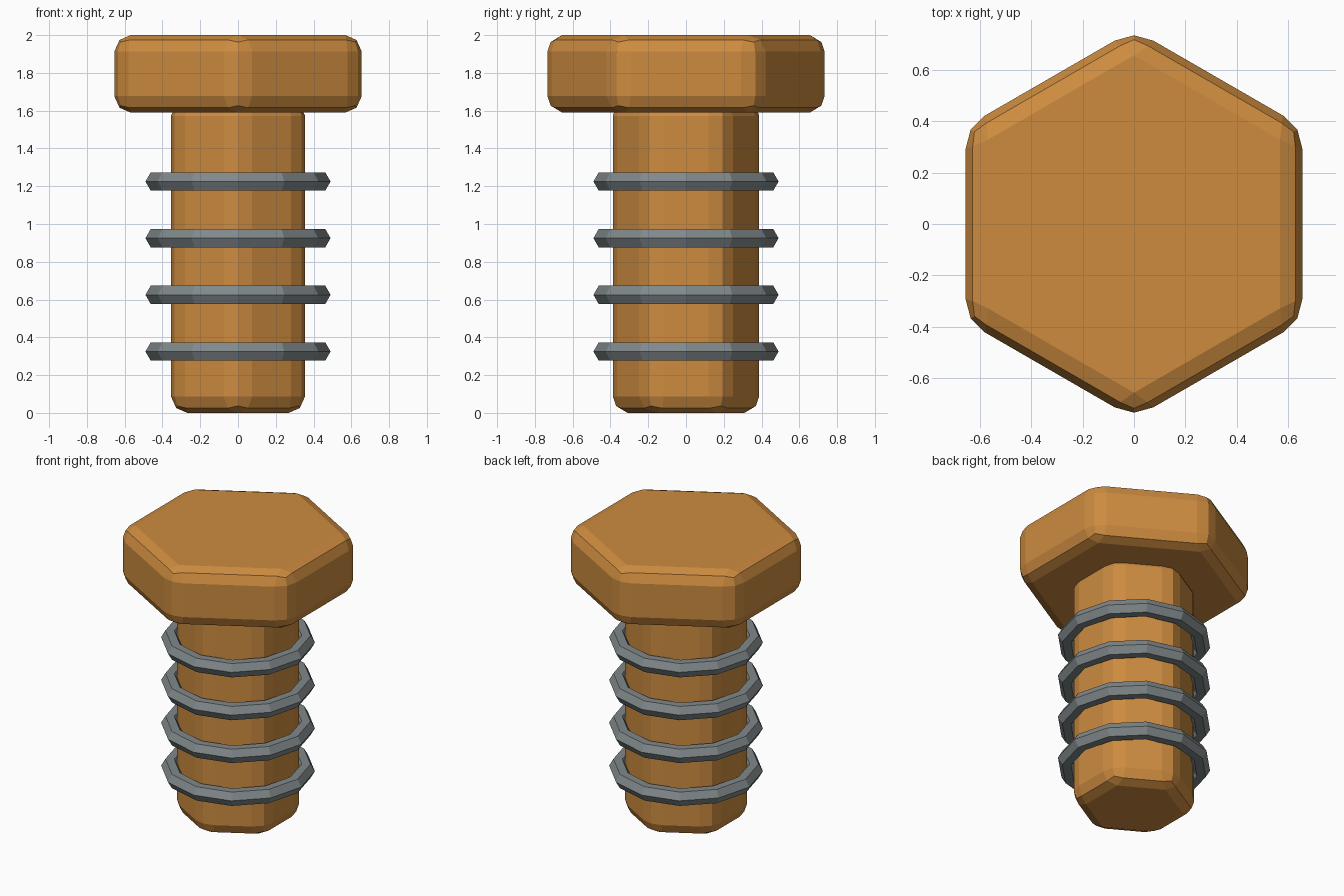
import bpy
import math

cube = bpy.data.objects.get("Cube")
if cube:
    bpy.data.objects.remove(cube, do_unlink=True)


def make_material(name, colour):
    mat = bpy.data.materials.new(name)
    mat.use_nodes = True
    mat.diffuse_color = colour
    mat.node_tree.nodes["Principled BSDF"].inputs["Base Color"].default_value = colour
    return mat


copper = make_material("copper orange", (0.61, 0.26, 0.05, 1))
steel = make_material("steel grey", (0.22, 0.25, 0.26, 1))


def hex_prism(name, half_width, bottom, top):
    """Six-sided prism with points on the y axis and rounded edges."""
    bpy.ops.mesh.primitive_cylinder_add(
        vertices=6, radius=half_width / math.cos(math.pi / 6),
        depth=top - bottom, location=(0, 0, (top + bottom) / 2))
    obj = bpy.context.object
    obj.name = name
    obj.data.materials.append(copper)
    bevel = obj.modifiers.new("rounded edges", 'BEVEL')
    bevel.width = 0.087
    bevel.segments = 2
    bevel.limit_method = 'ANGLE'
    return obj


# Head and shaft
hex_prism("bolt_head", 0.655, 1.59, 2.0)
hex_prism("bolt_shaft", 0.355, 0.0, 1.66)

# Thread rings
for i in range(4):
    bpy.ops.mesh.primitive_torus_add(
        major_segments=12, minor_segments=6,
        major_radius=0.434, minor_radius=0.056,
        location=(0, 0, 0.325 + 0.3 * i))
    ring = bpy.context.object
    ring.name = f"thread_ring_{i + 1}"
    ring.data.materials.append(steel)
    ring.data.shade_flat()
